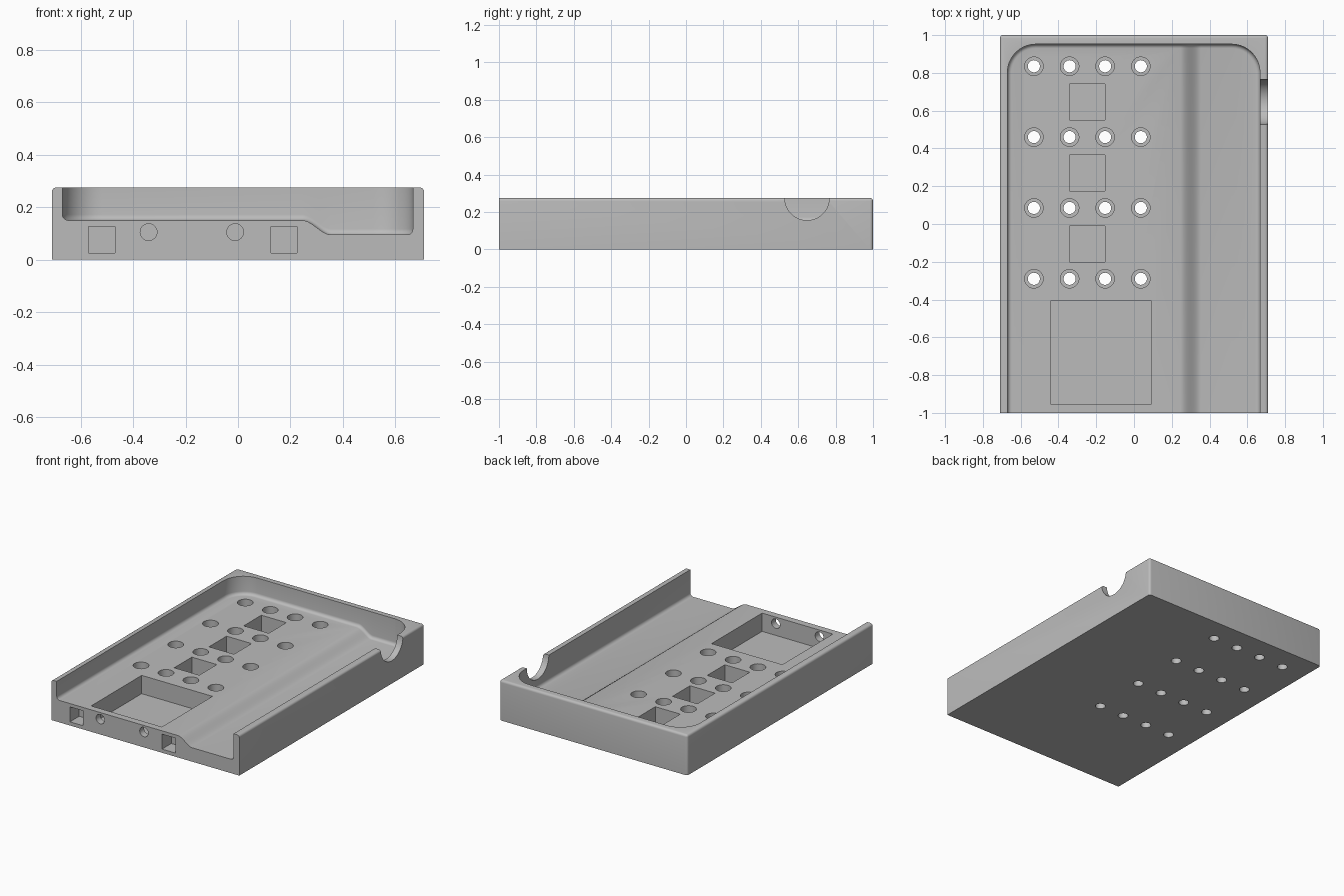
import bpy, bmesh, math
from mathutils import Matrix, Vector

if "Cube" in bpy.data.objects:
    bpy.data.objects.remove(bpy.data.objects["Cube"])

W, H, TOP = 0.71, 1.0, 0.275
grey = bpy.data.materials.new("plain grey")
grey.diffuse_color = (0.5, 0.5, 0.5, 1)
grey.use_nodes = True
grey.node_tree.nodes["Principled BSDF"].inputs["Base Color"].default_value = grey.diffuse_color


def make(name, bm):
    bmesh.ops.recalc_face_normals(bm, faces=bm.faces)
    me = bpy.data.meshes.new(name)
    bm.to_mesh(me)
    bm.free()
    me.materials.append(grey)
    ob = bpy.data.objects.new(name, me)
    bpy.context.collection.objects.link(ob)
    return ob


def add_box(bm, x0, x1, y0, y1, z0, z1):
    m = Matrix.Translation(((x0 + x1) / 2, (y0 + y1) / 2, (z0 + z1) / 2))
    m = m @ Matrix.Diagonal((x1 - x0, y1 - y0, z1 - z0, 1))
    return bmesh.ops.create_cube(bm, size=1, matrix=m)


def add_rod(bm, p0, p1, r, seg=40):
    a, b = Vector(p0), Vector(p1)
    rot = Vector((0, 0, 1)).rotation_difference(b - a).to_matrix().to_4x4()
    bmesh.ops.create_cone(bm, cap_ends=True, segments=seg, radius1=r, radius2=r,
                          depth=(b - a).length, matrix=Matrix.Translation((a + b) / 2) @ rot)


def cut(body, cutter):
    cutter.hide_render = True
    mod = body.modifiers.new("cut", 'BOOLEAN')
    mod.operation, mod.solver, mod.object = 'DIFFERENCE', 'EXACT', cutter
    bpy.context.view_layer.objects.active = body
    bpy.ops.object.modifier_apply(modifier=mod.name)
    bpy.data.objects.remove(cutter)


# Outer block with rounded rim and back corners, sharp bottom and front
bm = bmesh.new()
add_box(bm, -W, W, -H, H, 0, TOP)
edges = []
for e in bm.edges:
    mid = (e.verts[0].co + e.verts[1].co) / 2
    if mid.y > -H + 0.01 and mid.z > 0.01:
        edges.append(e)
bmesh.ops.bevel(bm, geom=edges, offset=0.016, segments=4, profile=0.5, affect='EDGES')
body = make("tray_body", bm)


# Main recess: stepped floor, rounded back corners, small fillet around the floor
def floor_z(x):
    t = min(1, max(0, (x - 0.245) / 0.11))
    return 0.15 - 0.055 * t * t * (3 - 2 * t)


def back_curve(d):
    xl, xr, yb, r = -0.67 + d, 0.667 - d, 0.952 - d, 0.15 - d
    arc = [math.pi / 2 * i / 10 for i in range(11)]
    pts = [(xl + r - r * math.cos(a), yb - r + r * math.sin(a)) for a in arc]
    pts += [(0.245 + 0.11 * i / 14, yb) for i in range(15)]
    pts += [(xr - r + r * math.sin(a), yb - r + r * math.cos(a)) for a in arc]
    return pts


bm = bmesh.new()
FR = 0.022
levels = [(0, None)] + [(FR * (1 - math.cos(a)), FR * (1 - math.sin(a)))
                        for a in [math.pi / 2 * i / 5 for i in range(6)]]
rings = []
for d, h in levels:
    pts = back_curve(d)
    pts = [(pts[0][0], -1.1)] + pts + [(pts[-1][0], -1.1)]
    rings.append([bm.verts.new((x, y, 0.4 if h is None else floor_z(x) + h)) for x, y in pts])
for a, b in zip(rings, rings[1:]):
    for i in range(len(a) - 1):
        bm.faces.new((a[i], a[i + 1], b[i + 1], b[i]))
bm.faces.new(rings[0])
back = rings[-1][1:-1]
front = [rings[-1][0]] + [bm.verts.new((v.co.x, -1.1, v.co.z)) for v in back[1:-1]] + [rings[-1][-1]]
for i in range(len(back) - 1):
    bm.faces.new((back[i], back[i + 1], front[i + 1], front[i]))
bm.faces.new([r[0] for r in rings] + front[1:-1] + [r[-1] for r in reversed(rings)])
cut(body, make("recess_cutter", bm))

# Half-round finger notch in the right wall
bm = bmesh.new()
add_rod(bm, (0.6, 0.647, TOP), (0.8, 0.647, TOP), 0.119, 64)
cut(body, make("notch_cutter", bm))

# Square pockets in the floor, and blind square sockets in the front
bm = bmesh.new()
for y in (0.55, 0.175, -0.2):
    add_box(bm, -0.342, -0.153, y, y + 0.19, 0.025, 0.3)
add_box(bm, -0.443, 0.092, -0.953, -0.407, 0.025, 0.3)
for x in (-0.57, 0.126):
    add_box(bm, x, x + 0.1, -1.1, -0.9, 0.025, 0.127)
cut(body, make("square_cutter", bm))

# Grid of through holes with wide counterbores
holes, bores = bmesh.new(), bmesh.new()
for x in (-0.53, -0.341, -0.153, 0.036):
    for y in (0.835, 0.46, 0.085, -0.29):
        add_rod(holes, (x, y, -0.1), (x, y, 0.3), 0.032)
        add_rod(bores, (x, y, 0.04), (x, y, 0.3), 0.049)
cut(body, make("bore_cutter", bores))
cut(body, make("hole_cutter", holes))

# Round holes from the front into the large pocket
bm = bmesh.new()
for x in (-0.341, -0.011):
    add_rod(bm, (x, -1.1, 0.105), (x, -0.85, 0.105), 0.032)
cut(body, make("front_hole_cutter", bm))

body.select_set(True)
bpy.context.view_layer.objects.active = body
bpy.ops.object.shade_smooth_by_angle(angle=math.radians(30))
